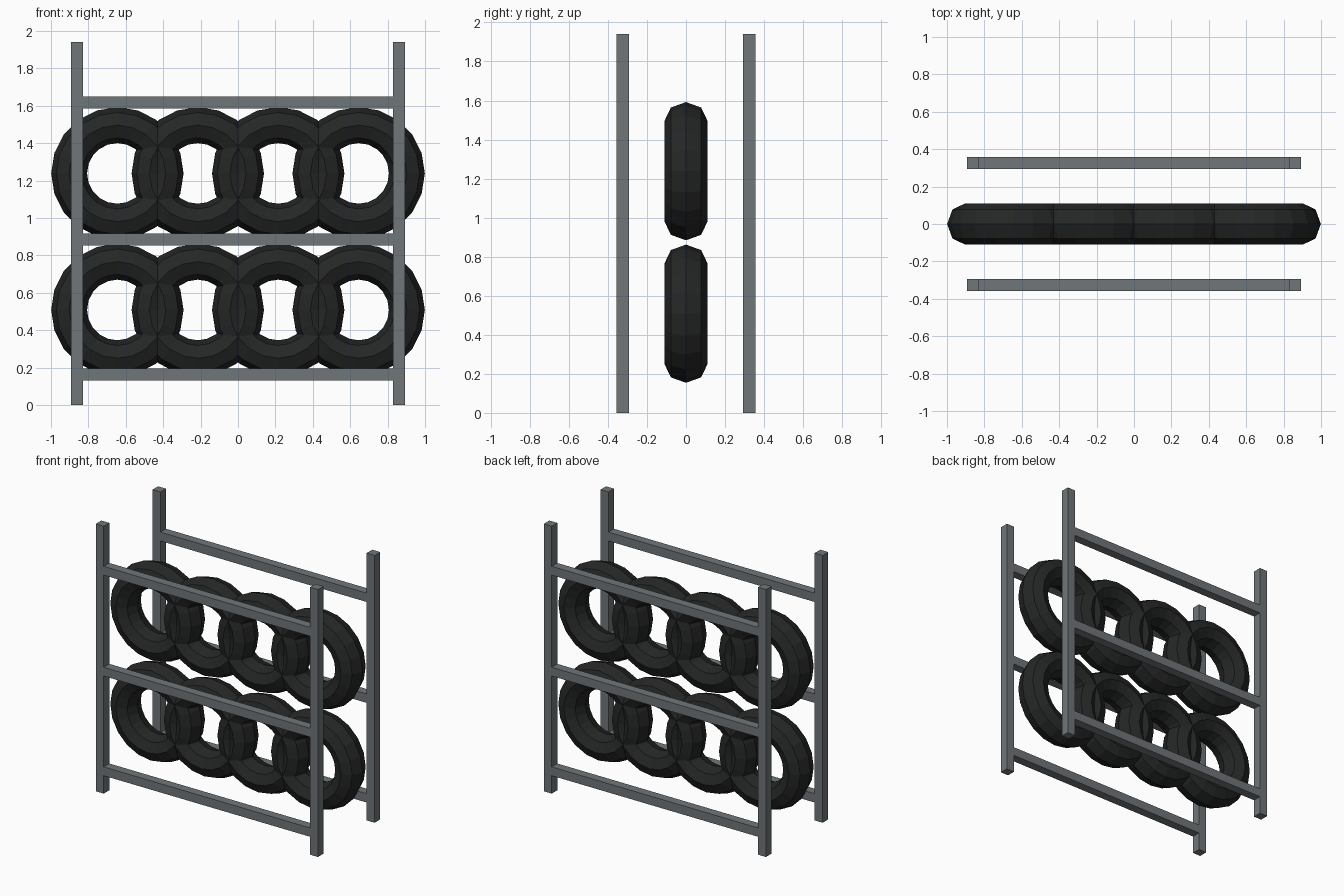
import bpy
from math import pi

if "Cube" in bpy.data.objects:
    bpy.data.objects.remove(bpy.data.objects["Cube"])


def material(name, color):
    m = bpy.data.materials.new(name)
    m.diffuse_color = color
    m.use_nodes = True
    m.node_tree.nodes["Principled BSDF"].inputs["Base Color"].default_value = m.diffuse_color
    return m


STEEL = material("grey_steel", (0.16, 0.18, 0.19, 1))
RUBBER = material("black_rubber", (0.018, 0.02, 0.019, 1))
BAR = 0.064          # square bar thickness
POST_X, FRAME_Y = 0.86, 0.325


def box(name, center, size):
    bpy.ops.mesh.primitive_cube_add(size=1, location=center)
    o = bpy.context.object
    o.name = name
    o.scale = size
    o.data.materials.append(STEEL)


# Front and back frames: two posts and three rails each
for side, y in (("front", -FRAME_Y), ("back", FRAME_Y)):
    for hand, x in (("left", -POST_X), ("right", POST_X)):
        box(f"{side}_{hand}_post", (x, y, 0.97), (BAR, BAR, 1.94))
    for level, z in (("bottom", 0.162), ("middle", 0.885), ("top", 1.617)):
        box(f"{side}_{level}_rail", (0, y, z), (2 * POST_X - BAR, BAR, BAR))

# Two rows of four overlapping tires, slightly wide in section
for row, z in (("lower", 0.508), ("upper", 1.238)):
    for i in range(4):
        bpy.ops.mesh.primitive_torus_add(
            major_radius=0.258, minor_radius=0.096,
            major_segments=20, minor_segments=8,
            location=(-0.645 + 0.43 * i, 0, z), rotation=(pi / 2, 0, 0))
        tire = bpy.context.object
        tire.name = f"{row}_tire_{i + 1}"
        tire.scale.z = 0.11 / 0.096
        tire.data.materials.append(RUBBER)
